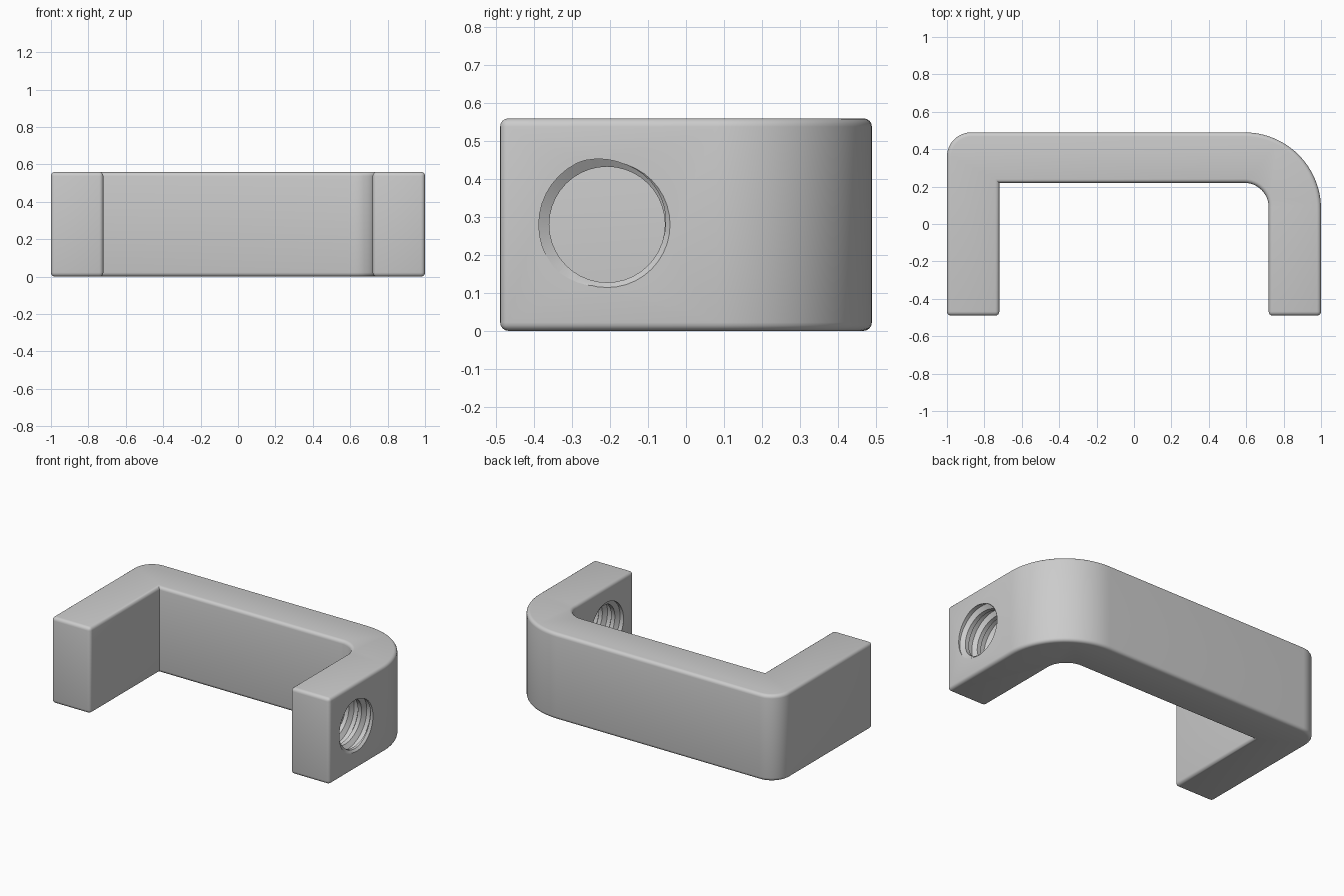
import bpy, bmesh, math
from mathutils import Vector

cube = bpy.data.objects.get("Cube")
if cube:
    bpy.data.objects.remove(cube, do_unlink=True)

HEIGHT = 0.56
DEPTH = 0.49
LEG = 0.72          # inner face of the legs
WEB = 0.22          # inner face of the back bar
HOLE = Vector((0, -0.208, HEIGHT / 2))

grey = bpy.data.materials.new("light_grey")
grey.use_nodes = True
colour = (0.6, 0.6, 0.6, 1)
grey.diffuse_color = colour
grey.node_tree.nodes["Principled BSDF"].inputs["Base Color"].default_value = colour


def add_object(name, bm):
    mesh = bpy.data.meshes.new(name)
    bmesh.ops.recalc_face_normals(bm, faces=bm.faces[:])
    bm.to_mesh(mesh)
    bm.free()
    mesh.materials.append(grey)
    obj = bpy.data.objects.new(name, mesh)
    bpy.context.collection.objects.link(obj)
    return obj


def arc(cx, cy, radius, start, end, steps):
    angles = [math.radians(start + (end - start) * i / steps) for i in range(steps + 1)]
    return [(cx + radius * math.cos(a), cy + radius * math.sin(a)) for a in angles]


# U-shaped bracket outline, extruded upward with softened rims
outline = [(1, -DEPTH)]
outline += arc(0.59, 0.08, 0.41, 0, 90, 24)
outline += arc(-0.87, 0.36, 0.13, 90, 180, 12)
outline += [(-1, -DEPTH), (-LEG, -DEPTH), (-LEG, WEB)]
outline += arc(0.59, 0.09, 0.13, 90, 0, 12)
outline += [(LEG, -DEPTH)]

bm = bmesh.new()
base = bm.faces.new([bm.verts.new((x, y, 0)) for x, y in outline])
top = bmesh.ops.extrude_face_region(bm, geom=[base])["geom"]
bmesh.ops.translate(bm, vec=(0, 0, HEIGHT),
                    verts=[v for v in top if isinstance(v, bmesh.types.BMVert)])
bmesh.ops.recalc_face_normals(bm, faces=bm.faces[:])
rims = [e for e in bm.edges if e.calc_face_angle_signed() > math.radians(30)]
bmesh.ops.bevel(bm, geom=rims, offset=0.022, segments=4, profile=0.5,
                affect='EDGES', clamp_overlap=True)
bracket = add_object("bracket", bm)


def thread_cutter(name, start, pitch, turns, steps=40):
    """Closed helical plug whose ridges cut the screw thread."""
    section = [(0, 0.1525), (0.3, 0.1525), (0.5, 0.18), (0.8, 0.18)]
    count = len(section)
    bm = bmesh.new()
    columns = []
    for k in range(steps):
        a = math.tau * k / steps
        column = []
        for j in range(count * turns + 1 + count):
            offset, r = section[j % count]
            x = start + pitch * (k / steps + j // count + offset)
            column.append(bm.verts.new((x, HOLE.y + r * math.cos(a), HOLE.z + r * math.sin(a))))
        columns.append(column)
    for k in range(steps):
        here, after = columns[k], columns[(k + 1) % steps]
        shift = count if k == steps - 1 else 0
        for j in range(len(here) - 1 - shift):
            bm.faces.new((here[j], after[j + shift], after[j + 1 + shift], here[j + 1]))
    # Close each end with a fan
    middle = start + pitch * (turns + 2) / 2
    rim = [e for e in bm.edges if e.is_boundary]
    tips = [bm.verts.new((x, HOLE.y, HOLE.z))
            for x in (start - pitch, start + pitch * (turns + 3))]
    for e in rim:
        a, b = e.verts
        bm.faces.new((a, b, tips[a.co.x > middle]))
    return add_object(name, bm)


def mouth_cutter(name, x, direction):
    """Cone that chamfers one mouth of the hole."""
    bm = bmesh.new()
    bmesh.ops.create_cone(bm, cap_ends=True, segments=40, radius1=0.14,
                          radius2=0.192, depth=0.052)
    turn = Vector((0, 0, 1)).rotation_difference(Vector((direction, 0, 0)))
    for v in bm.verts:
        v.co = turn @ v.co + Vector((x, HOLE.y, HOLE.z))
    return add_object(name, bm)


# Threaded hole through the left leg
cutters = [thread_cutter("thread_cutter", 0.54, 0.09, 6),
           mouth_cutter("outer_mouth_cutter", 1, 1),
           mouth_cutter("inner_mouth_cutter", LEG, -1)]
for cutter in cutters:
    mod = bracket.modifiers.new(cutter.name, 'BOOLEAN')
    mod.operation = 'DIFFERENCE'
    mod.solver = 'EXACT'
    mod.object = cutter
    cutter.hide_render = True

bpy.ops.object.select_all(action='DESELECT')
bracket.select_set(True)
bpy.context.view_layer.objects.active = bracket
for mod in list(bracket.modifiers):
    bpy.ops.object.modifier_apply(modifier=mod.name)
for cutter in cutters:
    bpy.data.objects.remove(cutter, do_unlink=True)
bpy.ops.object.shade_smooth_by_angle(angle=math.radians(25))
